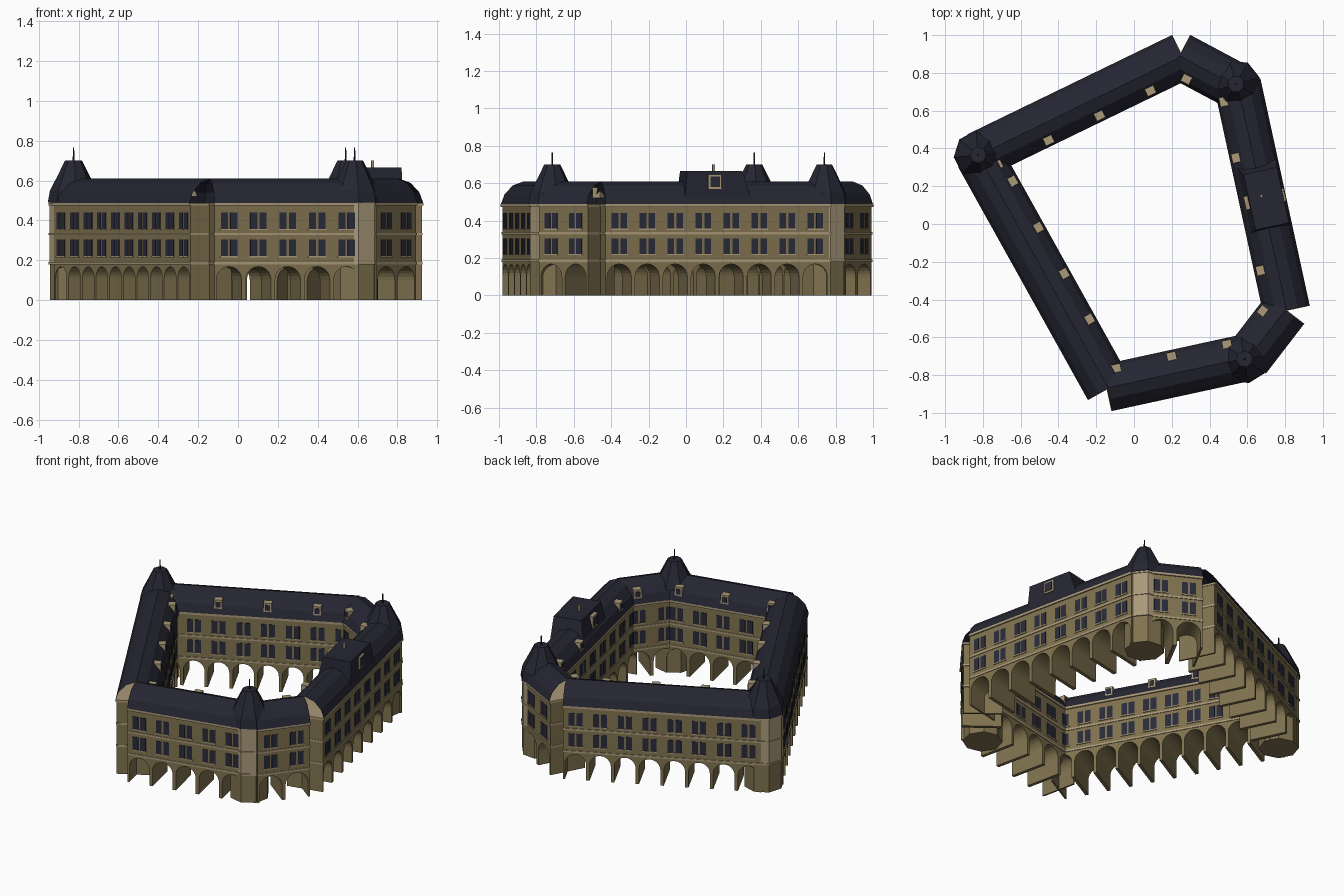
import bpy, bmesh, math
from mathutils import Matrix, Vector

if "Cube" in bpy.data.objects:
    bpy.data.objects.remove(bpy.data.objects["Cube"])


def material(name, rgb):
    m = bpy.data.materials.new(name)
    m.diffuse_color = (*rgb, 1)
    m.use_nodes = True
    m.node_tree.nodes["Principled BSDF"].inputs["Base Color"].default_value = m.diffuse_color
    return m


WALL = material("wall sandstone", (0.215, 0.168, 0.078))
STONE = material("pale stone", (0.40, 0.32, 0.19))
ROOF = material("slate roof", (0.019, 0.019, 0.033))
GLASS = material("dark glass", (0.022, 0.024, 0.042))

PARTS = {}


def part(name, mat):
    """Mesh collecting one kind of part over the whole building."""
    if name not in PARTS:
        PARTS[name] = (bmesh.new(), mat)
    return PARTS[name][0]


def hull(bm, M, bottom, top):
    """Closed solid between two rings with equal point counts."""
    lo = [bm.verts.new(M @ Vector(p)) for p in bottom]
    hi = [bm.verts.new(M @ Vector(p)) for p in top]
    n = len(lo)
    bm.faces.new(lo[::-1])
    bm.faces.new(hi)
    for i in range(n):
        j = (i + 1) % n
        bm.faces.new((lo[i], lo[j], hi[j], hi[i]))


def rect(u0, u1, v0, v1, z):
    return [(u0, v0, z), (u1, v0, z), (u1, v1, z), (u0, v1, z)]


def box(bm, M, u0, u1, v0, v1, z0, z1):
    hull(bm, M, rect(u0, u1, v0, v1, z0), rect(u0, u1, v0, v1, z1))


WIDTH, INSET = 0.25, 0.008
V0, V1 = INSET, WIDTH - INSET
FLOOR, EAVES = 0.185, 0.485

# Mansard cross-section: distance from outer eave, height
HALF = [(0, 0.487), (0.02, 0.54), (0.065, 0.588), (0.125, 0.61)]
MANSARD = HALF + [(WIDTH - v, z) for v, z in HALF[-2::-1]]


def arcade(M, length, bays):
    """Deep wall on piers, pierced by round arches through the whole wing."""
    bay = length / bays
    r = bay * 0.43
    spring = 0.168 - r
    pts = [(0, FLOOR), (0, 0)]
    for b in range(bays):
        c = (b + 0.5) * bay
        pts.append((c - r, 0))
        for k in range(13):
            a = math.pi * (1 - k / 12)
            pts.append((c + r * math.cos(a), spring + r * math.sin(a)))
        pts.append((c + r, 0))
    pts += [(length, 0), (length, FLOOR)]
    hull(part("arcade", WALL), M,
         [(u, V0, z) for u, z in pts], [(u, V1, z) for u, z in pts])


def window_pair(M, u, z0, z1, v, side):
    """Two panes and a sill on the wall face at v; side is -1 outer, 1 inner."""
    a, b = sorted((v - side * 0.002, v + side * 0.003))
    for du in (-0.024, 0.024):
        box(part("windows", GLASS), M, u + du - 0.018, u + du + 0.018, a, b, z0, z1)
    a, b = sorted((v, v + side * 0.005))
    box(part("window_sills", STONE), M, u - 0.046, u + 0.046, a, b, z0 - 0.007, z0)


def dormer(M, u):
    box(part("dormers", STONE), M, u - 0.025, u + 0.025, 0.185, 0.238, 0.52, 0.577)
    box(part("dormer_panes", GLASS), M, u - 0.015, u + 0.015, 0.237, 0.241, 0.53, 0.565)


def wing(start, end, bays, dormers):
    s, e = Vector(start), Vector(end)
    length = (e - s).length
    d = (e - s) / length
    M = Matrix(((d.x, -d.y, 0, s.x), (d.y, d.x, 0, s.y),
                (0, 0, 1, 0), (0, 0, 0, 1)))
    arcade(M, length, bays)
    box(part("upper_walls", WALL), M, 0, length, V0, V1, FLOOR, EAVES)
    # String courses and eaves cornice
    for z, h, out in ((0.18, 0.012, 0.004), (0.326, 0.012, 0.004), (0.474, 0.014, 0.008)):
        box(part("cornices", STONE), M, -0.003, length + 0.003,
            V0 - out, V1 + out, z, z + h)
    for b in range(bays):
        u = (b + 0.5) * length / bays
        for z0, z1 in ((0.222, 0.305), (0.358, 0.44)):
            window_pair(M, u, z0, z1, V0, -1)
            window_pair(M, u, z0, z1, V1, 1)
    # Open-ended roof shell
    bm = part("mansard_roof", ROOF)
    rows = [[bm.verts.new(M @ Vector((u, v, z))) for u in (0, length)] for v, z in MANSARD]
    for p, q in zip(rows, rows[1:]):
        bm.faces.new((p[0], p[1], q[1], q[0]))
    for u in dormers:
        dormer(M, u)
    return M


def ring(r, z, turn):
    return [(r * math.cos(turn + (k + 0.5) * math.pi / 4),
             r * math.sin(turn + (k + 0.5) * math.pi / 4), z) for k in range(8)]


def tower(x, y, out):
    """Octagonal corner tower with a flared cap and finial."""
    M = Matrix.Translation((x, y, 0))
    t = math.atan2(out[1], out[0])
    hull(part("tower_base", WALL), M, ring(0.12, 0, t), ring(0.12, 0.185, t))
    hull(part("tower_shaft", STONE), M, ring(0.122, 0.185, t), ring(0.122, 0.49, t))
    for z in (0.18, 0.326, 0.476):
        hull(part("tower_bands", STONE), M, ring(0.127, z, t), ring(0.127, z + 0.012, t))
    cap = [(0.13, 0.489), (0.119, 0.55), (0.088, 0.61), (0.043, 0.70)]
    for (r0, z0), (r1, z1) in zip(cap, cap[1:]):
        hull(part("tower_caps", ROOF), M, ring(r0, z0, t), ring(r1, z1, t))
    hull(part("finials", ROOF), M, ring(0.005, 0.69, t), ring(0.003, 0.765, t))


# Ring of six wings, outer wall line running counterclockwise
wing((-0.93, 0.30), (-0.245, -0.93), 10, (0.204, 0.484, 0.764, 1.04))
wing((-0.117, -0.99), (0.62, -0.83), 5, (0.07, 0.37, 0.67))
wing((0.70, -0.79), (0.90, -0.53), 2, (0.25,))
east = wing((0.93, -0.43), (0.67, 0.767), 8, (0.235, 0.845, 1.15))
wing((0.60, 0.84), (0.30, 1.0), 2, (0.25,))
wing((0.20, 1.0), (-0.88, 0.476), 8, (0.23, 0.53, 0.83, 1.13))

tower(-0.825, 0.365, (-0.95, 0.30))
tower(0.585, -0.715, (0.53, -0.85))
tower(0.54, 0.74, (0.78, 0.62))

# Raised pavilion roof on the east wing
hull(part("pavilion_roof", ROOF), east,
     rect(0.435, 0.806, 0.010, 0.232, 0.50), rect(0.45, 0.75, 0.014, 0.195, 0.665))
box(part("pavilion_chimney", STONE), east, 0.612, 0.626, 0.12, 0.134, 0.66, 0.70)


def framed_window(M, u, v, z, side):
    """Pale frame and dark pane on the pavilion."""
    for name, mat, w, h, d in (("pavilion_frames", STONE, 0.036, 0.039, 0.006),
                               ("pavilion_panes", GLASS, 0.025, 0.028, 0.009)):
        a, b = sorted((v - side * 0.02, v + side * d))
        box(part(name, mat), M, u - w, u + w, a, b, z - h, z + h)


framed_window(east, 0.60, 0.010, 0.607, -1)
framed_window(east, 0.60, 0.215, 0.607, 1)

# Turn each collected part into an object
for name, (bm, mat) in PARTS.items():
    if name != "mansard_roof":
        bmesh.ops.recalc_face_normals(bm, faces=bm.faces)
    mesh = bpy.data.meshes.new(name)
    bm.to_mesh(mesh)
    bm.free()
    mesh.materials.append(mat)
    bpy.context.collection.objects.link(bpy.data.objects.new(name, mesh))
